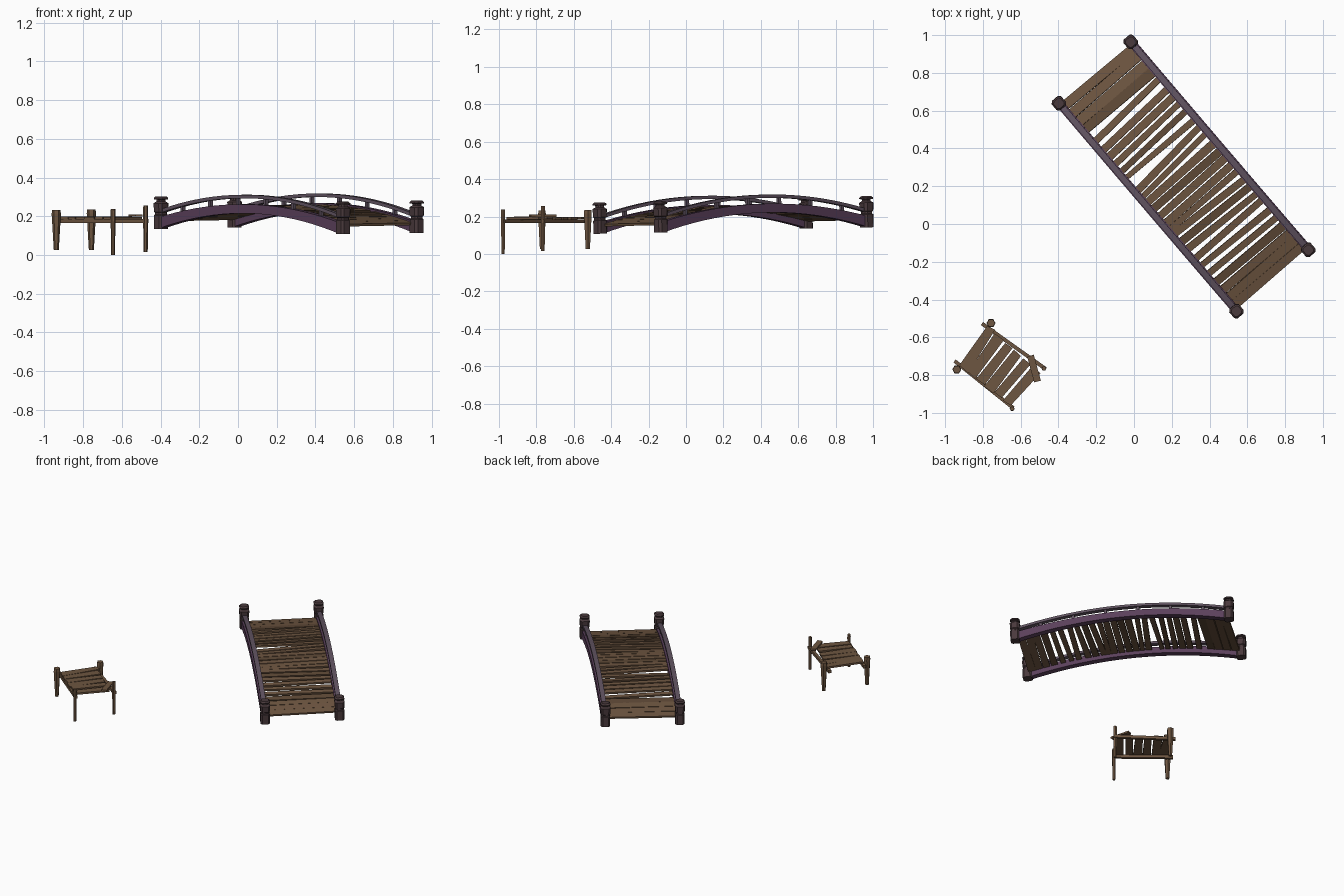
import bpy, bmesh, math, random
from mathutils import Matrix, Vector

random.seed(4)
if "Cube" in bpy.data.objects:
    bpy.data.objects.remove(bpy.data.objects["Cube"], do_unlink=True)


def material(name, rgb):
    m = bpy.data.materials.new(name)
    m.use_nodes = True
    m.diffuse_color = (*rgb, 1)
    m.node_tree.nodes["Principled BSDF"].inputs["Base Color"].default_value = (*rgb, 1)
    return m


WOOD = material("brown wood", (0.155, 0.092, 0.052))
DARK = material("dark brown wood", (0.115, 0.068, 0.038))
PURPLE = material("purple paint", (0.105, 0.052, 0.105))
RAIL = material("grey purple paint", (0.12, 0.088, 0.12))
POST = material("dark post paint", (0.068, 0.042, 0.046))


def finish(name, bm, mat, matrix=Matrix()):
    bmesh.ops.recalc_face_normals(bm, faces=bm.faces)
    bm.transform(matrix)
    me = bpy.data.meshes.new(name)
    bm.to_mesh(me)
    bm.free()
    me.materials.append(mat)
    ob = bpy.data.objects.new(name, me)
    bpy.context.collection.objects.link(ob)
    return ob


def loft(name, rings, mat, matrix=Matrix()):
    """Skin a closed solid through a list of equal-sized point rings."""
    bm = bmesh.new()
    loops = [[bm.verts.new(p) for p in ring] for ring in rings]
    for a, b in zip(loops, loops[1:]):
        for i in range(len(a)):
            j = (i + 1) % len(a)
            bm.faces.new((a[i], a[j], b[j], b[i]))
    bm.faces.new(loops[0])
    bm.faces.new(loops[-1])
    return finish(name, bm, mat, matrix)


def box(name, size, matrix, mat, jitter=0.0):
    """Box with its corners nudged along x and y, for hand-cut boards."""
    bm = bmesh.new()
    bmesh.ops.create_cube(bm, size=1)
    nudge = {}
    for v in bm.verts:
        key = (v.co.x > 0, v.co.y > 0)
        if key not in nudge:
            nudge[key] = Vector([random.uniform(-jitter, jitter) for _ in "xy"] + [0])
        v.co = Vector(a * b for a, b in zip(v.co, size)) + nudge[key]
    return finish(name, bm, mat, matrix)


def bar(name, start, end, size, mat):
    a, b = Vector(start), Vector(end)
    turn = (b - a).to_track_quat('X', 'Z').to_matrix().to_4x4()
    return box(name, ((b - a).length, size, size), Matrix.Translation((a + b) / 2) @ turn, mat)


# ---- Arched bridge, built along local x, then turned and slightly tilted ----
HALF, SIDE = 0.724, 0.25
BRIDGE = (Matrix.Translation((0.262, 0.257, 0)) @ Matrix.Rotation(math.radians(-49.5), 4, 'Z')
          @ Matrix.Rotation(0.019, 4, 'Y') @ Matrix.Rotation(0.013, 4, 'X'))


def arch(u):
    return 1 - (u / HALF) ** 2


def arched_strip(name, y, width, low, high, mat):
    """Curved bar; low and high are (end height, rise) pairs."""
    rings = []
    for i in range(21):
        u = -HALF + 2 * HALF * i / 20
        zl, zh = (e + r * arch(u) for e, r in (low, high))
        rings.append([(u, y - width / 2, zl), (u, y + width / 2, zl),
                      (u, y + width / 2, zh), (u, y - width / 2, zh)])
    return loft(name, rings, mat, BRIDGE)


def chamfered_square(h, z):
    c = h * 0.62
    return [(x, y, z) for x, y in ((h, -c), (h, c), (c, h), (-c, h),
                                   (-h, c), (-h, -c), (-c, -h), (c, -h))]


POST_PROFILE = [(0.031, 0), (0.031, 0.07), (0.026, 0.074), (0.026, 0.084), (0.031, 0.088),
                (0.033, 0.132), (0.02, 0.141), (0.02, 0.15), (0.032, 0.152),
                (0.032, 0.159), (0.024, 0.167)]

for side, label in ((1, "left"), (-1, "right")):
    y = side * SIDE
    arched_strip(label + "_side_beam", y, 0.042, (0.125, 0.093), (0.183, 0.082), PURPLE)
    arched_strip(label + "_handrail", y, 0.032, (0.204, 0.092), (0.222, 0.092), RAIL)
    # Short balusters under the handrail
    for i in range(6):
        u = -0.55 + 0.22 * i
        z = 0.197 + 0.086 * arch(u)
        box(label + "_baluster", (0.018, 0.018, 0.044),
            BRIDGE @ Matrix.Translation((u, y, z)), RAIL)
    for end, where in ((-1, "back"), (1, "front")):
        place = BRIDGE @ Matrix.Translation((end * HALF, y, 0.125))
        loft(f"{where}_{label}_post", [chamfered_square(h, z) for h, z in POST_PROFILE],
             POST, place)

# Deck boards: position at right side, position at left side, width
BOARDS = [(-.69, -.69, .05), (-.635, -.635, .05), (-.58, -.58, .05), (-.525, -.527, .05),
          (-.44, -.475, .035), (-.385, -.41, .04), (-.335, -.355, .04), (-.285, -.31, .036),
          (-.235, -.26, .034), (-.195, -.19, .03), (-.10, -.15, .036), (-.06, -.10, .032),
          (-.02, -.03, .04), (.03, .02, .044), (.08, .065, .042), (.13, .115, .042),
          (.165, .165, .036), (.20, .22, .036), (.255, .27, .042), (.305, .32, .038),
          (.37, .365, .034), (.42, .43, .036), (.475, .485, .036),
          (.54, .54, .044), (.59, .59, .048), (.64, .64, .048), (.69, .69, .048)]
for i, (a, b, w) in enumerate(BOARDS):
    u = (a + b) / 2
    slope = math.atan(2 * 0.083 * u / HALF ** 2)
    place = (BRIDGE @ Matrix.Translation((u, 0, 0.168 + 0.083 * arch(u)))
             @ Matrix.Rotation(slope, 4, 'Y')
             @ Matrix.Rotation(math.atan2(a - b, 2 * SIDE), 4, 'Z'))
    box("bridge_board", (w, 0.475, 0.013), place, DARK if i % 5 == 3 else WOOD, 0.004)

# ---- Small rickety jetty ----
# Tapered stakes: x, y, bottom, top, bottom radius, top radius
STAKES = [(-.757, -.525, .026, .235, .013, .024), (-.938, -.77, .026, .232, .013, .024),
          (-.645, -.978, 0, .237, .010, .013), (-.477, -.765, .016, .255, .011, .013)]
for x, y, low, high, r0, r1 in STAKES:
    rings = [[(x + r * math.cos(k * math.pi / 3), y + r * math.sin(k * math.pi / 3), z)
              for k in range(6)] for r, z in ((r0, low), (r1, high - 0.02), (r1 * 0.9, high))]
    loft("jetty_stake", rings, WOOD)

# Two bearers under the jetty boards
bar("jetty_right_bearer", (-.95, -.725, .175), (-.638, -.975, .175), 0.02, WOOD)
bar("jetty_left_bearer", (-.805, -.527, .175), (-.467, -.768, .175), 0.02, WOOD)

# Fanned jetty boards
for i in range(6):
    t = i / 5
    centre = Vector((-0.83, -0.66, 0.191)).lerp(Vector((-0.597, -0.86, 0.191)), t)
    centre.z += random.uniform(-0.002, 0.003)
    turn = Matrix.Rotation(math.radians(57 - 9 * t), 4, 'Z')
    box("jetty_board", (0.262 - 0.03 * t, 0.052, 0.013),
        Matrix.Translation(centre) @ turn, WOOD, 0.006)

# Loose board lying across the end
box("jetty_loose_board", (0.145, 0.036, 0.012),
    Matrix.Translation((-0.53, -0.767, 0.204)) @ Matrix.Rotation(math.radians(-76), 4, 'Z'),
    WOOD, 0.003)
